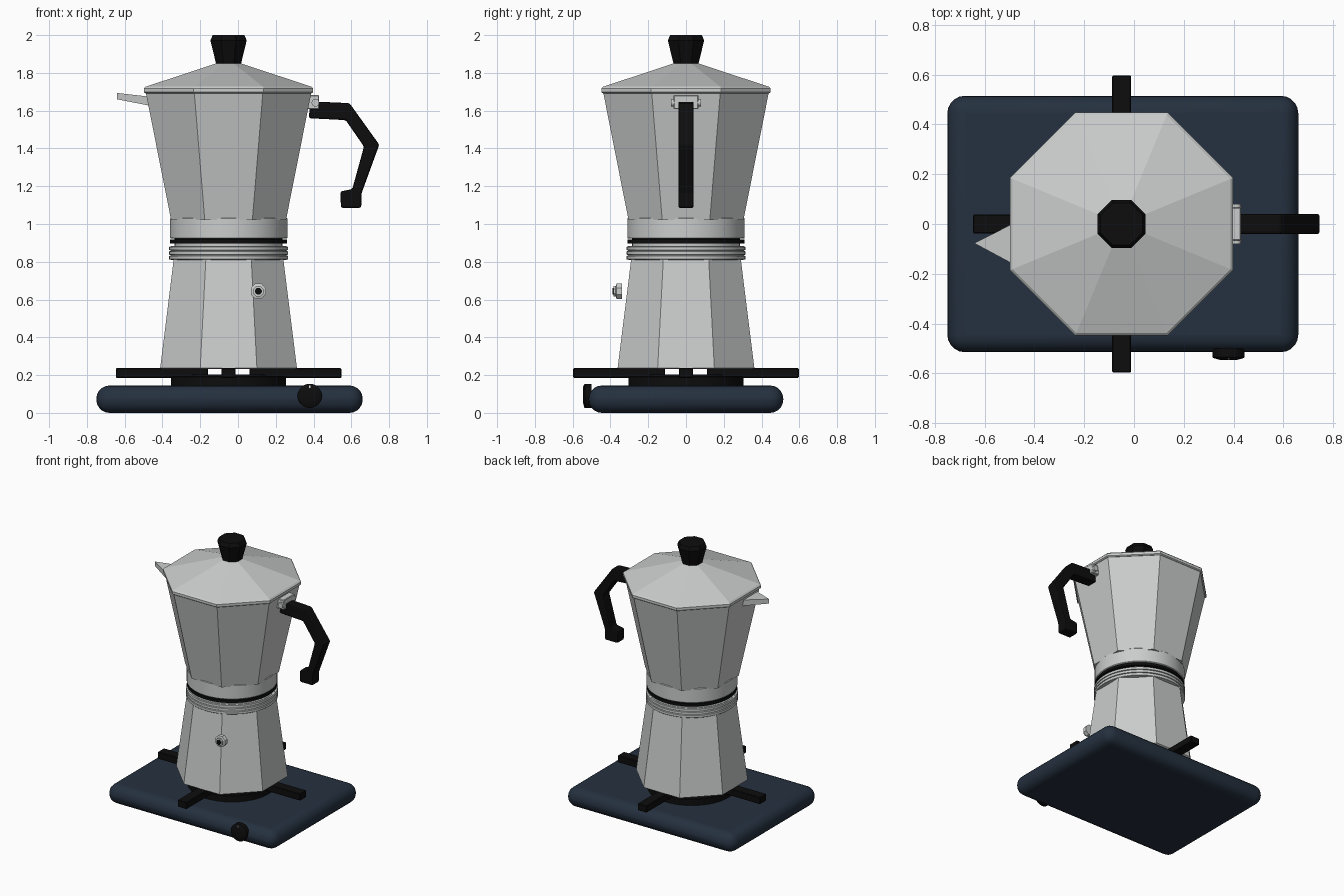
import bpy, bmesh, math
from mathutils import Matrix, Vector

if "Cube" in bpy.data.objects:
    bpy.data.objects.remove(bpy.data.objects["Cube"])


def material(name, r, g, b, rough=0.6):
    m = bpy.data.materials.new(name)
    m.use_nodes = True
    m.diffuse_color = (r, g, b, 1)
    node = m.node_tree.nodes["Principled BSDF"]
    node.inputs["Base Color"].default_value = (r, g, b, 1)
    node.inputs["Roughness"].default_value = rough
    return m


ALUMINIUM = material("aluminium", 0.59, 0.61, 0.60)
BLACK = material("black", 0.004, 0.004, 0.004)
NAVY = material("navy enamel", 0.018, 0.03, 0.05)
WHITE = material("white mark", 0.8, 0.8, 0.8)

AXIS = Vector((-0.05, 0, 0))  # vertical axis of the pot


def finish(name, bm, mat, bevel=0, segments=2, smooth=False):
    bmesh.ops.recalc_face_normals(bm, faces=bm.faces[:])
    mesh = bpy.data.meshes.new(name)
    bm.to_mesh(mesh)
    bm.free()
    mesh.materials.append(mat)
    ob = bpy.data.objects.new(name, mesh)
    bpy.context.collection.objects.link(ob)
    if bevel:
        mod = ob.modifiers.new("rounded edges", "BEVEL")
        mod.width, mod.segments = bevel, segments
        mod.limit_method = "ANGLE"
    if smooth:
        bpy.ops.object.select_all(action="DESELECT")
        ob.select_set(True)
        bpy.context.view_layer.objects.active = ob
        bpy.ops.object.shade_smooth_by_angle(angle=math.radians(35))
    return ob


def lathe(name, profile, mat, sides=64, origin=AXIS, forward=False):
    """Closed turned solid; octagons take their profile radius at the flats."""
    bm = bmesh.new()
    scale = 1 / math.cos(math.pi / sides)
    rings = []
    for r, z in profile:
        ring = []
        for i in range(sides):
            a = 2 * math.pi * (i + 0.5) / sides
            ring.append(bm.verts.new((r * scale * math.cos(a), r * scale * math.sin(a), z)))
        rings.append(ring)
    for low, high in zip(rings, rings[1:]):
        for i in range(sides):
            j = (i + 1) % sides
            bm.faces.new((low[i], low[j], high[j], high[i]))
    bm.faces.new(rings[0])
    bm.faces.new(rings[-1])
    turn = Matrix.Rotation(math.pi / 2, 4, "X") if forward else Matrix()
    bm.transform(Matrix.Translation(origin) @ turn)
    return finish(name, bm, mat, smooth=sides > 8)


def box(name, low, high, mat, bevel=0, segments=2, smooth=False):
    low, high = Vector(low), Vector(high)
    bm = bmesh.new()
    bmesh.ops.create_cube(bm, size=1)
    bmesh.ops.scale(bm, vec=high - low, verts=bm.verts)
    bmesh.ops.translate(bm, vec=(low + high) / 2, verts=bm.verts)
    return finish(name, bm, mat, bevel, segments, smooth)


# Hot plate with its burner and pan supports
box("hot_plate", (-0.75, -0.515, 0), (0.66, 0.515, 0.145), NAVY, 0.07, 5, True)
lathe("burner", [(0.305, 0.14), (0.305, 0.19), (0.3, 0.195), (0.2, 0.195), (0.19, 0.203)], BLACK)
for i, side in enumerate(("left", "back", "right", "front")):
    arm = box("support_arm_" + side, (0.11, -0.038, 0.185), (0.597, 0.038, 0.237), BLACK, 0.004, 1)
    arm.data.transform(Matrix.Translation(AXIS) @ Matrix.Rotation(i * math.pi / 2, 4, "Z"))

# Control knob
KNOB = Vector((0.38, -0.5, 0.09))
lathe("control_knob", [(0.064, 0), (0.064, 0.035), (0.06, 0.039), (0.034, 0.046)],
      BLACK, 32, KNOB, True)
box("knob_mark", (0.377, -0.544, 0.124), (0.383, -0.536, 0.146), WHITE)

# Water chamber with threaded ring
lathe("water_chamber", [(0.35, 0.232), (0.362, 0.238), (0.29, 0.815)], ALUMINIUM, 8)
thread = [(0.29, 0.808), (0.313, 0.812)]
for i in range(3):
    z = 0.814 + i * 0.024
    thread += [(0.315, z), (0.315, z + 0.017), (0.306, z + 0.019), (0.306, z + 0.022)]
lathe("threaded_ring", thread + [(0.285, 0.882), (0.285, 0.90)], ALUMINIUM)
lathe("gasket", [(0.31, 0.897), (0.31, 0.917)], BLACK)
lathe("neck", [(0.285, 0.917), (0.285, 0.925)], BLACK)

# Safety valve
VALVE = Vector((0.108, -0.338, 0.644))
lathe("safety_valve", [(0.04, 0), (0.04, 0.03), (0.027, 0.034), (0.027, 0.047)],
      ALUMINIUM, 8, VALVE, True)
lathe("valve_hole", [(0.018, 0.04), (0.018, 0.05)], BLACK, 16, VALVE, True)

# Upper pot and lid
lathe("collar", [(0.306, 0.922), (0.311, 0.927), (0.311, 1.028), (0.305, 1.034)], ALUMINIUM)
lathe("upper_pot", [(0.304, 1.02), (0.438, 1.695)], ALUMINIUM, 8)
lathe("lid", [(0.44, 1.692), (0.448, 1.698), (0.448, 1.717), (0.438, 1.727), (0.06, 1.852)],
      ALUMINIUM, 8)
lathe("lid_knob", [(0.066, 1.848), (0.096, 1.972), (0.084, 2.0)], BLACK, 8)

# Spout: a pointed wedge
bm = bmesh.new()
top = [bm.verts.new(p) for p in ((-0.642, -0.077, 1.694), (-0.46, 0.015, 1.673), (-0.46, -0.175, 1.673))]
low = [bm.verts.new(p) for p in ((-0.64, -0.077, 1.66), (-0.46, 0.01, 1.625), (-0.46, -0.17, 1.625))]
bm.faces.new(top)
bm.faces.new(low)
for i in range(3):
    j = (i + 1) % 3
    bm.faces.new((top[i], top[j], low[j], low[i]))
finish("spout", bm, ALUMINIUM)

# Handle: side outline given thickness
outline = [(0.375, 1.56), (0.38, 1.62), (0.43, 1.647), (0.59, 1.64), (0.748, 1.42),
           (0.655, 1.165), (0.652, 1.085), (0.545, 1.085), (0.542, 1.172),
           (0.605, 1.185), (0.667, 1.41), (0.57, 1.55)]
bm = bmesh.new()
face = bm.faces.new([bm.verts.new((x, -0.041, z)) for x, z in outline])
extruded = bmesh.ops.extrude_face_region(bm, geom=[face])["geom"]
bmesh.ops.translate(bm, vec=(0, 0.082, 0),
                    verts=[v for v in extruded if isinstance(v, bmesh.types.BMVert)])
finish("handle", bm, BLACK, 0.01, 2)

# Hinge bracket and pin
box("hinge_bracket", (0.37, -0.066, 1.608), (0.43, 0.066, 1.682), ALUMINIUM, 0.004, 1)
lathe("hinge_pin", [(0.02, -0.08), (0.02, 0.08)], ALUMINIUM, 16, Vector((0.41, 0, 1.642)), True)
